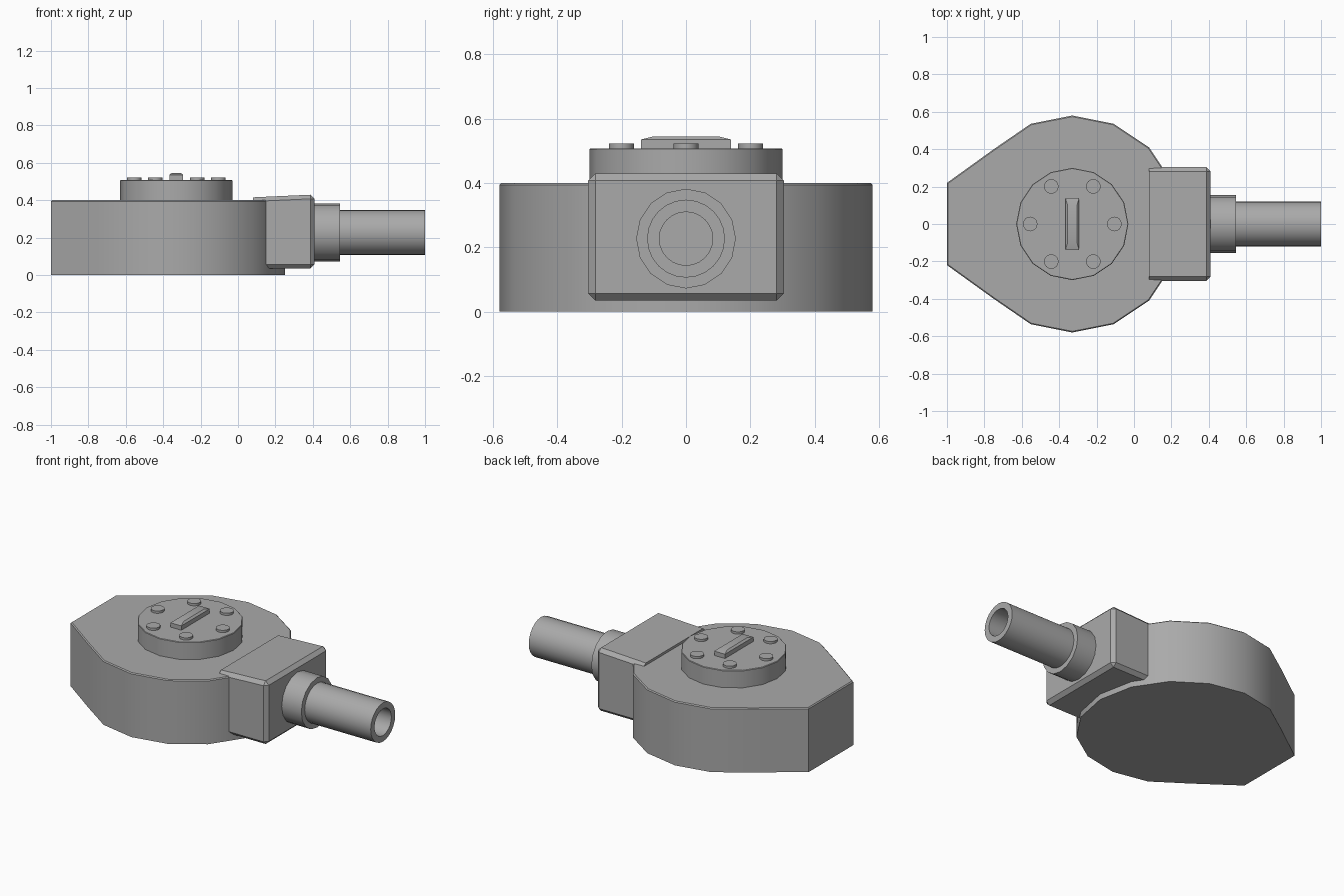
import bpy, bmesh, math
from mathutils import Matrix, Vector

if "Cube" in bpy.data.objects:
    bpy.data.objects.remove(bpy.data.objects["Cube"])

grey = bpy.data.materials.new("grey metal")
grey.diffuse_color = (0.4, 0.4, 0.4, 1)
grey.use_nodes = True
grey.node_tree.nodes["Principled BSDF"].inputs["Base Color"].default_value = grey.diffuse_color
CX, PIPE_Z = -0.33, 0.227


def finish(name, bm):
    bmesh.ops.recalc_face_normals(bm, faces=bm.faces)
    me = bpy.data.meshes.new(name)
    bm.to_mesh(me)
    bm.free()
    me.materials.append(grey)
    ob = bpy.data.objects.new(name, me)
    bpy.context.collection.objects.link(ob)
    bpy.ops.object.select_all(action='DESELECT')
    ob.select_set(True)
    bpy.context.view_layer.objects.active = ob
    bpy.ops.object.shade_smooth_by_angle(angle=math.radians(30))
    return ob


def prism(name, pts, z0, z1, chamfer=0.0):
    """Extrude an outline upward, optionally chamfering its top rim."""
    bm = bmesh.new()
    base = bm.faces.new([bm.verts.new((x, y, z0)) for x, y in pts])
    ext = bmesh.ops.extrude_face_region(bm, geom=[base])['geom']
    top = [v for v in ext if isinstance(v, bmesh.types.BMVert)]
    bmesh.ops.translate(bm, verts=top, vec=(0, 0, z1 - z0))
    if chamfer:
        rim = [e for e in bm.edges if all(v.co.z > z1 - 1e-5 for v in e.verts)]
        bmesh.ops.bevel(bm, geom=rim, offset=chamfer, segments=1, affect='EDGES')
    return finish(name, bm)


def circle(cx, cy, r, n):
    return [(cx + r * math.cos(2 * math.pi * i / n),
             cy + r * math.sin(2 * math.pi * i / n)) for i in range(n)]


def lathe_x(name, profile, n=16):
    """Revolve (x, radius) points about the pipe axis."""
    bm = bmesh.new()
    rings = []
    for x, r in profile:
        rings.append([bm.verts.new((x, r * math.sin(2 * math.pi * i / n),
                                    PIPE_Z + r * math.cos(2 * math.pi * i / n)))
                      for i in range(n)])
    for a, b in zip(rings, rings[1:]):
        for i in range(n):
            j = (i + 1) % n
            bm.faces.new((a[i], a[j], b[j], b[i]))
    bm.faces.new(rings[0])
    bm.faces.new(rings[-1])
    return finish(name, bm)


# Housing: round on the right, tapering to a flat end on the left
arc = [(CX + 0.58 * math.sin(math.radians(a)), 0.58 * math.cos(math.radians(a)))
       for a in [22.5 * k for k in range(-1, 10)]]
outline = [(-1, 0.22), (-0.75, 0.40)] + arc
outline += [(-0.11, -0.536), (CX, -0.58), (-0.55, -0.536), (-0.75, -0.40), (-1, -0.22)]
# keep the arc half only down to its lowest listed point
clean = []
for p in outline:
    if all((p[0] - q[0]) ** 2 + (p[1] - q[1]) ** 2 > 1e-4 for q in clean):
        clean.append(p)
# order around the centre so the outline is a simple loop
clean.sort(key=lambda p: math.atan2(p[1], p[0] - CX))
prism("housing", clean, 0, 0.40, 0.006)

# Round cap with a ring of bolts
prism("cap", circle(CX, 0, 0.30, 16), 0.39, 0.508, 0.003)
for i in range(6):
    a = math.pi / 3 * i
    prism("bolt", circle(CX + 0.225 * math.cos(a), 0.232 * math.sin(a), 0.039, 16),
          0.50, 0.522)

# Raised grip bar with tapered top
bm = bmesh.new()
levels = [(0.037, 0.14, 0.50), (0.037, 0.14, 0.535), (0.025, 0.10, 0.545)]
rings = [[bm.verts.new((CX + sx * hx, sy * hy, z))
          for sx, sy in ((-1, -1), (1, -1), (1, 1), (-1, 1))] for hx, hy, z in levels]
for a, b in zip(rings, rings[1:]):
    for i in range(4):
        j = (i + 1) % 4
        bm.faces.new((a[i], a[j], b[j], b[i]))
bm.faces.new(rings[0])
bm.faces.new(rings[-1])
finish("grip_bar", bm)

# Chamfered outlet block
bm = bmesh.new()
bmesh.ops.create_cube(bm, size=1, matrix=Matrix.Translation((0.245, 0, 0.232))
                      @ Matrix.Diagonal((0.33, 0.608, 0.394, 1)))
edges = [e for e in bm.edges if any(v.co.x > 0.3 for v in e.verts)]
bmesh.ops.bevel(bm, geom=edges, offset=0.022, segments=1, affect='EDGES')
for v in bm.verts:                       # slight slope at the inner top edge
    if v.co.x < 0.1 and v.co.z > 0.4:
        v.co.z -= 0.014
finish("outlet_block", bm)

# Collar and hollow pipe
lathe_x("collar", [(0.39, 0.155), (0.545, 0.155)])
lathe_x("pipe", [(0.50, 0.121), (1.0, 0.121), (1.0, 0.083), (0.55, 0.083)], 24)
